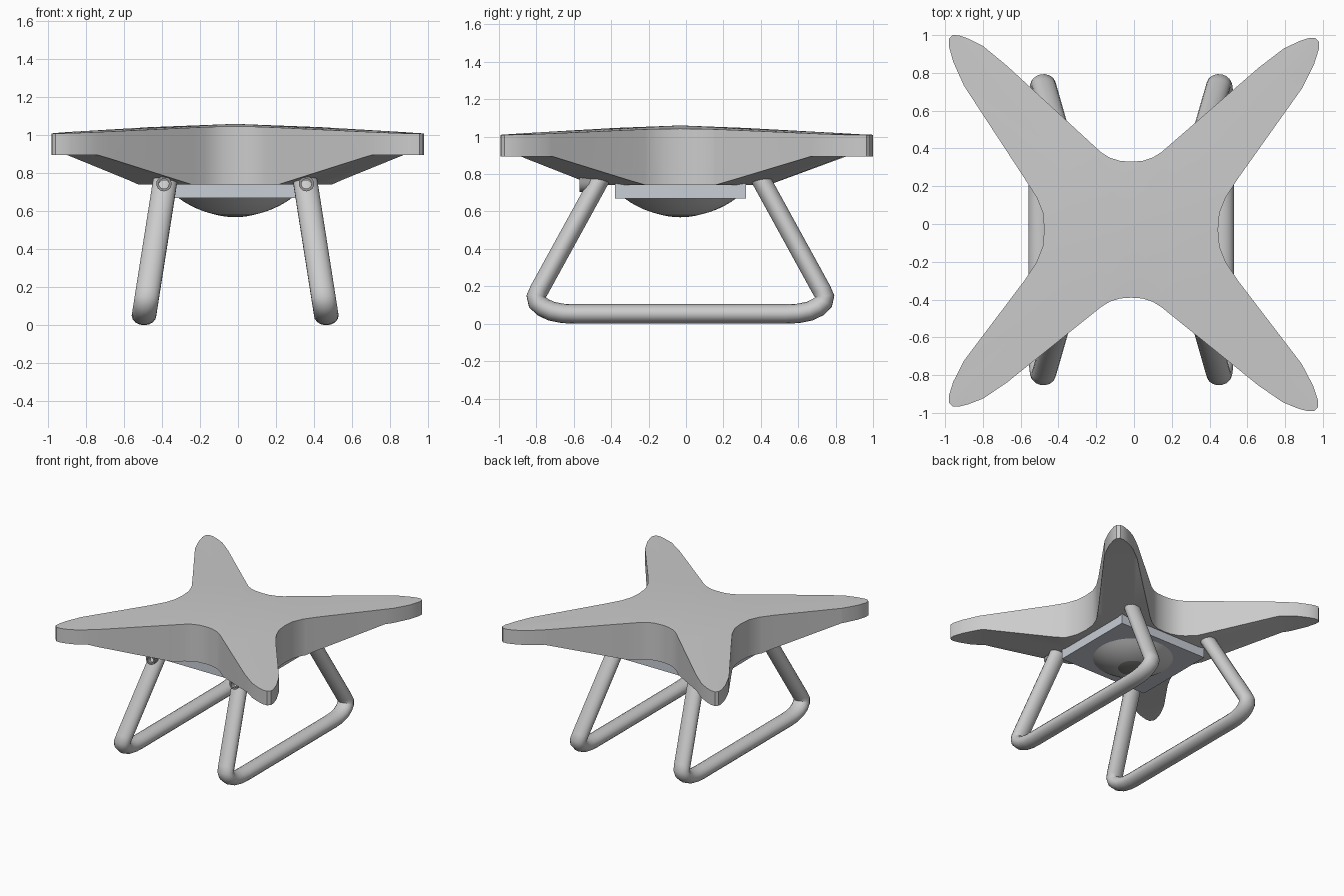
import bpy, bmesh, math
from mathutils import Vector

if "Cube" in bpy.data.objects:
    bpy.data.objects.remove(bpy.data.objects["Cube"])

CX, CY = -0.015, -0.03   # shared centre of all parts


def finish(name, bm, angle=30):
    bmesh.ops.recalc_face_normals(bm, faces=bm.faces[:])
    me = bpy.data.meshes.new(name)
    bm.to_mesh(me)
    bm.free()
    ob = bpy.data.objects.new(name, me)
    bpy.context.collection.objects.link(ob)
    smooth(ob, angle)
    return ob


def smooth(ob, angle):
    bpy.ops.object.select_all(action='DESELECT')
    ob.select_set(True)
    bpy.context.view_layer.objects.active = ob
    bpy.ops.object.shade_smooth_by_angle(angle=math.radians(angle))


def paint(ob, name, rgb):
    m = bpy.data.materials.new(name)
    m.diffuse_color = (*rgb, 1)
    m.use_nodes = True
    m.node_tree.nodes["Principled BSDF"].inputs["Base Color"].default_value = m.diffuse_color
    ob.data.materials.append(m)


# Four-armed body: one quarter outline, mirrored with slightly different tips
quarter = [(0.46, 0), (0.468, 0.09), (0.50, 0.17), (0.565, 0.27), (0.90, 0.73),
           (0.96, 0.85), (0.985, 0.93), (0.985, 0.965), (0.965, 0.985), (0.93, 0.985),
           (0.88, 0.97), (0.80, 0.935), (0.67, 0.84), (0.16, 0.41), (0.115, 0.382),
           (0.06, 0.364), (0, 0.36)]
arms = [(1, 1, 0.01, 0.03), (-1, 1, -0.02, 0.045), (-1, -1, -0.02, -0.05), (1, -1, 0.005, -0.025)]
outline = []
for sx, sy, dx, dy in arms:
    pts = quarter if sx * sy > 0 else quarter[::-1]
    for x, y in pts[:-1]:
        w = max(x + y - 0.8, 0) / 1.15
        outline.append((sx * x + dx * sx * w, sy * y + dy * sy * w))

bm = bmesh.new()
top = [bm.verts.new((x, y, 1)) for x, y in outline]
low = [bm.verts.new((x, y, 0)) for x, y in outline]
tc, lc = bm.verts.new((0, 0, 1)), bm.verts.new((0, 0, 0))
n = len(outline)
for i in range(n):
    j = (i + 1) % n
    bm.faces.new((tc, top[i], top[j]))
    bm.faces.new((lc, low[j], low[i]))
    bm.faces.new((top[i], low[i], low[j], top[j]))
INNER, OUTER = 0.70, 1.57
for sx, sy, _, _ in arms:
    for d in (INNER, OUTER):
        nrm = Vector((sx, sy, 0)).normalized()
        bmesh.ops.bisect_plane(bm, geom=bm.verts[:] + bm.edges[:] + bm.faces[:],
                               plane_co=nrm * d / math.sqrt(2), plane_no=nrm)
for v in bm.verts:
    u = abs(v.co.x) + abs(v.co.y)
    if v.co.z > 0.5:
        v.co.z = 1.06 - 0.05 * min(v.co.xy.length / 1.3, 1)
    else:
        t = min(max((u - INNER) / (OUTER - INNER), 0), 1)
        v.co.z = 0.742 + 0.153 * t
    v.co.x += CX
    v.co.y += CY
finish("body", bm, 25)

# Mounting plate under the body
bm = bmesh.new()
bmesh.ops.create_cube(bm, size=1)
for v in bm.verts:
    v.co = (CX + v.co.x * 0.80, CY + v.co.y * 0.70, 0.71 + v.co.z * 0.08)
plate = finish("belly_plate", bm)
paint(plate, "plate_grey", (0.58, 0.62, 0.68))


# Camera dome and lens, both lathed from circular-arc profiles
def cap(name, radius, z_rim, z_low, rings=8, segs=48):
    h = z_rim - z_low
    R = (radius ** 2 + h ** 2) / (2 * h)
    a_max = math.asin(radius / R)
    bm = bmesh.new()
    prof = [bm.verts.new((R * math.sin(a_max * k / rings), 0,
                          z_low + R * (1 - math.cos(a_max * k / rings)))) for k in range(rings + 1)]
    edges = [bm.edges.new(p) for p in zip(prof, prof[1:])]
    bmesh.ops.spin(bm, geom=prof + edges, cent=(0, 0, 0), axis=(0, 0, 1),
                   angle=math.tau, steps=segs)
    bmesh.ops.remove_doubles(bm, verts=bm.verts[:], dist=1e-4)
    bmesh.ops.translate(bm, vec=(CX, CY, 0), verts=bm.verts[:])
    return finish(name, bm, 40)


cap("camera_dome", 0.30, 0.671, 0.572)
lens = cap("camera_lens", 0.145, 0.596, 0.569)
paint(lens, "lens_dark", (0.25, 0.25, 0.24))

# Landing skids: bent tubes with an oval section
half = [(0.42, 0.79), (0.755, 0.18), (0.772, 0.145), (0.765, 0.115), (0.735, 0.088),
        (0.69, 0.067), (0.63, 0.055), (0.56, 0.052)]
path = [(-y, z) for y, z in half] + half[::-1]
OVAL = 1.25


def leg_x(z):
    return 0.48 - 0.11 * (z - 0.05) / 0.70


for side, name in ((-1, "left_skid"), (1, "right_skid")):
    cu = bpy.data.curves.new(name, 'CURVE')
    cu.dimensions = '3D'
    cu.bevel_depth = 0.052
    cu.bevel_resolution = 6
    cu.use_fill_caps = True
    sp = cu.splines.new('POLY')
    sp.points.add(len(path) - 1)
    for p, (y, z) in zip(sp.points, path):
        p.co = (side * leg_x(z) / OVAL, y, z, 1)
    ob = bpy.data.objects.new(name, cu)
    bpy.context.collection.objects.link(ob)
    ob.location = (CX, CY, 0)
    ob.scale.x = OVAL
    bpy.ops.object.select_all(action='DESELECT')
    ob.select_set(True)
    bpy.context.view_layer.objects.active = ob
    bpy.ops.object.convert(target='MESH')
    smooth(bpy.context.object, 40)

# Front sockets: short hollow tubes at the top of the front struts
for side, name in ((-1, "left_socket"), (1, "right_socket")):
    bm = bmesh.new()
    prof = [(0.04, 0.06), (0.04, -0.025), (0.026, -0.025), (0.026, 0.02), (0, 0.02)]
    vs = [bm.verts.new((r, y, 0)) for r, y in prof]
    es = [bm.edges.new(p) for p in zip(vs, vs[1:])]
    bmesh.ops.spin(bm, geom=vs + es, cent=(0, 0, 0), axis=(0, 1, 0), angle=math.tau, steps=20)
    bmesh.ops.remove_doubles(bm, verts=bm.verts[:], dist=1e-4)
    bmesh.ops.translate(bm, vec=(CX + side * 0.375, -0.545, 0.745), verts=bm.verts[:])
    ob = finish(name, bm)
    paint(ob, "socket_metal", (0.3, 0.3, 0.3))
